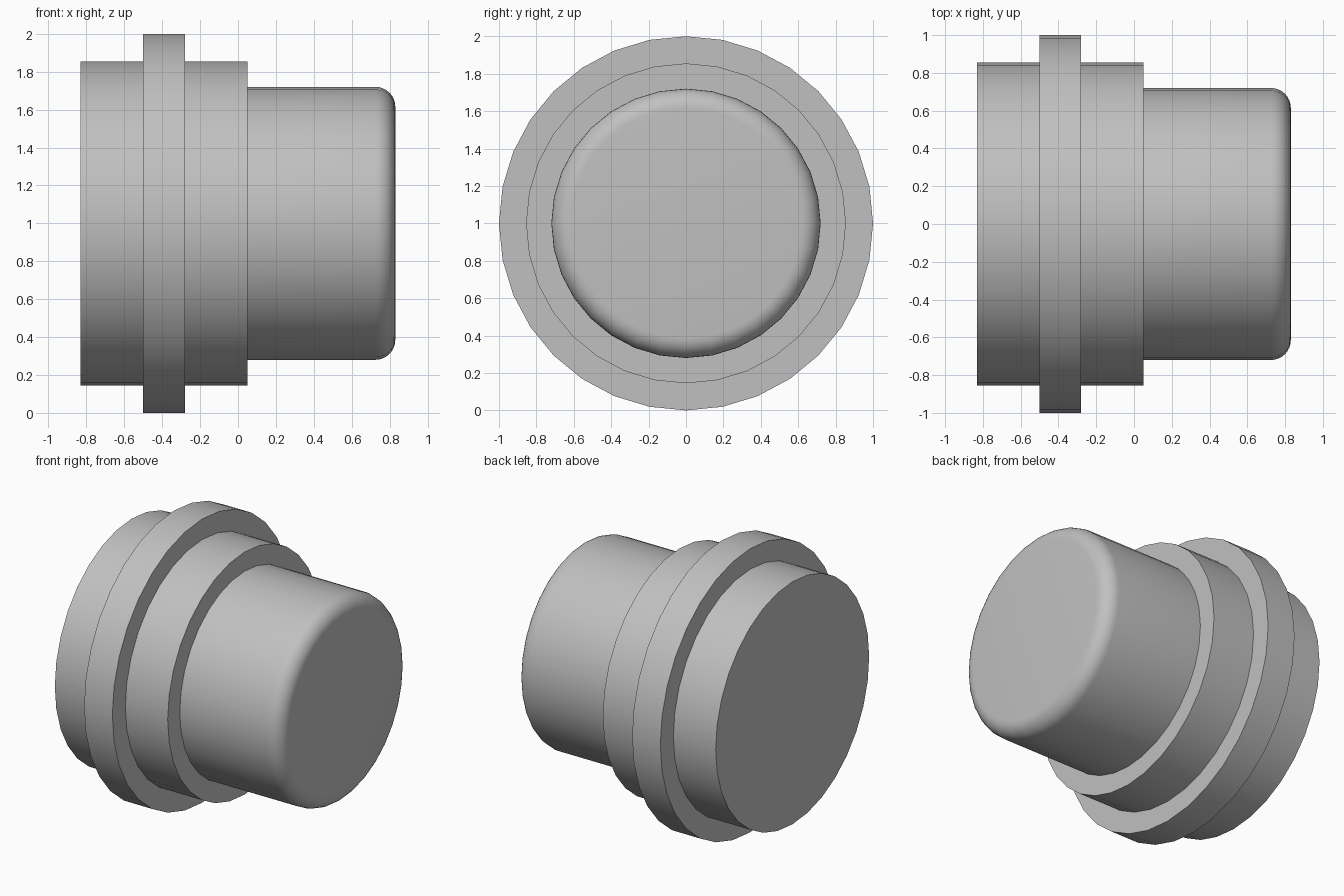
import bpy, bmesh, math

cube = bpy.data.objects.get("Cube")
if cube:
    bpy.data.objects.remove(cube, do_unlink=True)

SIDES = 32
grey = bpy.data.materials.new("plain_grey")
grey.use_nodes = True
colour = (0.53, 0.53, 0.53, 1)
grey.diffuse_color = colour
grey.node_tree.nodes["Principled BSDF"].inputs["Base Color"].default_value = colour


def turned_part(name, profile):
    """Turn (x, radius) points about the horizontal axis and cap both ends."""
    bm = bmesh.new()
    rings = []
    for x, r in profile:
        angles = [math.tau * i / SIDES for i in range(SIDES)]
        rings.append([bm.verts.new((x, r * math.sin(a), 1 + r * math.cos(a))) for a in angles])
    for a, b in zip(rings, rings[1:]):
        for i in range(SIDES):
            j = (i + 1) % SIDES
            bm.faces.new((a[i], a[j], b[j], b[i]))
    bm.faces.new(rings[0])
    bm.faces.new(rings[-1])
    bmesh.ops.recalc_face_normals(bm, faces=bm.faces)
    mesh = bpy.data.meshes.new(name)
    bm.to_mesh(mesh)
    bm.free()
    mesh.materials.append(grey)
    obj = bpy.data.objects.new(name, mesh)
    bpy.context.collection.objects.link(obj)
    bpy.ops.object.select_all(action="DESELECT")
    obj.select_set(True)
    bpy.context.view_layer.objects.active = obj
    bpy.ops.object.shade_smooth_by_angle(angle=math.radians(30))


# Stepped body with its raised flange
BODY, FLANGE = 0.855, 1.0
turned_part("flanged_body", [
    (-0.83, BODY), (-0.5, BODY), (-0.5, FLANGE),
    (-0.28, FLANGE), (-0.28, BODY), (0.05, BODY)])

# Narrower plug with a rounded outer rim
R, END, FILLET, STEPS = 0.72, 0.83, 0.105, 8
rim = [math.pi / 2 * i / STEPS for i in range(STEPS + 1)]
turned_part("rounded_plug", [(0.05, R)] + [
    (END - FILLET + FILLET * math.sin(a), R - FILLET + FILLET * math.cos(a)) for a in rim])
